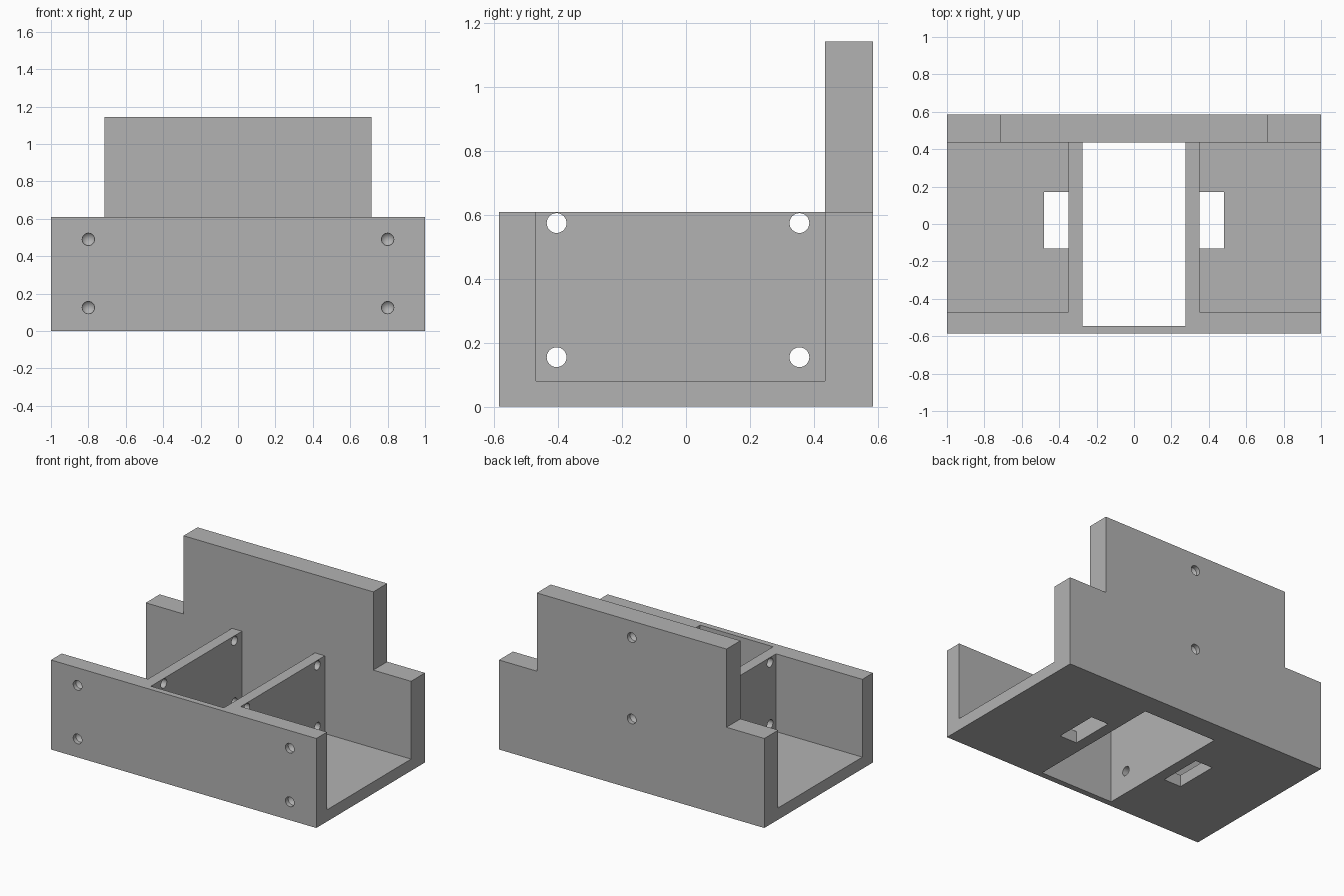
import bpy
import bmesh
import math
from mathutils import Matrix, Vector

cube = bpy.data.objects.get("Cube")
if cube:
    bpy.data.objects.remove(cube, do_unlink=True)

# Main dimensions
LENGTH, DEPTH = 1.0, 0.585            # half sizes
WALL_TOP, BACK_TOP = 0.61, 1.143
FLOOR = 0.08
FRONT_IN, BACK_IN = -0.47, 0.435      # inner wall faces
RIB_IN, RIB_OUT = 0.275, 0.35         # divider faces
OVER = 0.2                            # cutter overshoot

grey = bpy.data.materials.new("plain grey")
grey.use_nodes = True
colour = (0.45, 0.45, 0.45, 1)
grey.diffuse_color = colour
grey.node_tree.nodes["Principled BSDF"].inputs["Base Color"].default_value = colour


def make_object(name, bm):
    bmesh.ops.recalc_face_normals(bm, faces=bm.faces)
    mesh = bpy.data.meshes.new(name)
    bm.to_mesh(mesh)
    bm.free()
    mesh.materials.append(grey)
    obj = bpy.data.objects.new(name, mesh)
    bpy.context.collection.objects.link(obj)
    return obj


def box(name, low, high):
    bm = bmesh.new()
    low, high = Vector(low), Vector(high)
    size = high - low
    bmesh.ops.create_cube(bm, size=1, matrix=Matrix.Translation((low + high) / 2)
                          @ Matrix.Diagonal((*size, 1)))
    return make_object(name, bm)


def drill(name, tip, radius, straight, point, turn):
    """Round cutter running along its local z, ending in a cone if point > 0."""
    bm = bmesh.new()
    sides = 32
    rings = [[bm.verts.new((radius * math.cos(a), radius * math.sin(a), z))
              for a in (math.tau * i / sides for i in range(sides))]
             for z in (-OVER, straight)]
    bm.faces.new(rings[0])
    end = bm.verts.new((0, 0, straight + point)) if point else None
    for i in range(sides):
        j = (i + 1) % sides
        bm.faces.new((rings[0][i], rings[0][j], rings[1][j], rings[1][i]))
        if end:
            bm.faces.new((rings[1][i], rings[1][j], end))
    if not end:
        bm.faces.new(rings[1])
    bm.transform(Matrix.Translation(tip) @ turn)
    return make_object(name, bm)


# Body: stepped side profile swept across the full length
bm = bmesh.new()
profile = [(-DEPTH, 0), (DEPTH, 0), (DEPTH, BACK_TOP), (BACK_IN, BACK_TOP),
           (BACK_IN, WALL_TOP), (-DEPTH, WALL_TOP)]
face = bm.faces.new([bm.verts.new((-LENGTH, y, z)) for y, z in profile])
swept = bmesh.ops.extrude_face_region(bm, geom=[face])
bmesh.ops.translate(bm, vec=(2 * LENGTH, 0, 0),
                    verts=[v for v in swept["geom"] if isinstance(v, bmesh.types.BMVert)])
body = make_object("bracket_body", bm)

# Central well through the floor
cutters = [box("well_cutter", (-RIB_IN, -0.545, -OVER), (RIB_IN, BACK_IN, WALL_TOP + OVER))]

to_back = Matrix.Rotation(-math.pi / 2, 4, 'X')
to_front = Matrix.Rotation(math.pi / 2, 4, 'X')
to_left = Matrix.Rotation(math.pi / 2, 4, 'Y')


def side_box(name, side, x0, x1, ylim, zlim):
    xs = sorted((side * x0, side * x1))
    return box(name, (xs[0], ylim[0], zlim[0]), (xs[1], ylim[1], zlim[1]))


for side in (-1, 1):
    # Open side trays, back wall shoulders and floor slots
    cutters.append(side_box("tray_cutter", side, RIB_OUT, LENGTH + OVER,
                            (FRONT_IN, BACK_IN), (FLOOR, WALL_TOP + OVER)))
    cutters.append(side_box("shoulder_cutter", side, 0.715, LENGTH + OVER,
                            (BACK_IN - OVER, DEPTH + OVER), (WALL_TOP, BACK_TOP + OVER)))
    cutters.append(side_box("slot_cutter", side, RIB_OUT, 0.48,
                            (-0.13, 0.17), (-OVER, FLOOR + OVER)))
    # Blind front screw holes
    for z in (0.125, 0.49):
        cutters.append(drill("front_hole_cutter", (side * 0.8, -DEPTH, z),
                             0.033, 0.03, 0.035, to_back))

# Blind back screw holes
for z in (0.475, 1.03):
    cutters.append(drill("back_hole_cutter", (0, DEPTH, z), 0.033, 0.03, 0.035, to_front))

# Through holes in both dividers
for y in (-0.405, 0.355):
    for z in (0.155, 0.575):
        cutters.append(drill("divider_hole_cutter", (-RIB_OUT, y, z), 0.031,
                             2 * RIB_OUT + OVER, 0, to_left))

for cutter in cutters:
    cutter.hide_render = True
    cut = body.modifiers.new(cutter.name, 'BOOLEAN')
    cut.operation = 'DIFFERENCE'
    cut.solver = 'EXACT'
    cut.object = cutter

# Bake the cuts and drop the cutters
bpy.context.view_layer.update()
graph = bpy.context.evaluated_depsgraph_get()
baked = bpy.data.meshes.new_from_object(body.evaluated_get(graph))
body.modifiers.clear()
body.data = baked
baked.materials.clear()
baked.materials.append(grey)
for cutter in cutters:
    bpy.data.objects.remove(cutter, do_unlink=True)

bpy.ops.object.select_all(action='DESELECT')
body.select_set(True)
bpy.context.view_layer.objects.active = body
bpy.ops.object.shade_smooth_by_angle(angle=math.radians(30))
